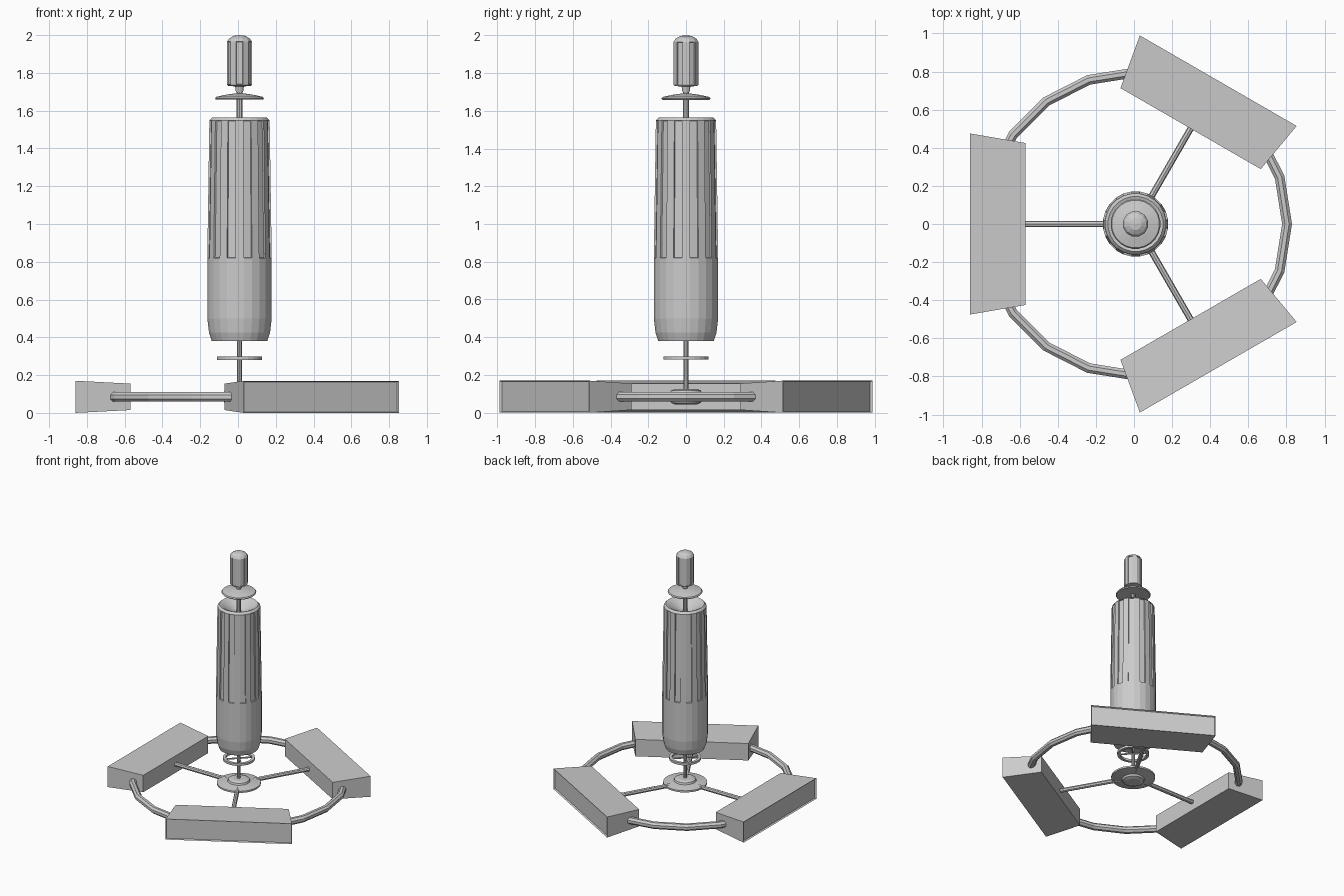
import bpy, bmesh, math
from mathutils import Vector, Matrix

if "Cube" in bpy.data.objects:
    bpy.data.objects.remove(bpy.data.objects["Cube"])

CX = 0.008  # x of the station axis
RING_Z = 0.085


def finish(bm, name):
    bmesh.ops.translate(bm, verts=bm.verts, vec=(CX, 0, 0))
    me = bpy.data.meshes.new(name)
    bm.to_mesh(me)
    bm.free()
    ob = bpy.data.objects.new(name, me)
    bpy.context.collection.objects.link(ob)
    return ob


def lathe(name, profile, n, panel=None, depth=0.008, closed=False):
    """Revolve (r, z) points listed bottom to top; panel = band with recessed slots."""
    bm = bmesh.new()
    rings = []
    for r, z in profile:
        if r == 0:
            rings.append([bm.verts.new((0, 0, z))] * n)
        else:
            rings.append([bm.verts.new((r * math.cos((i + .5) * math.tau / n),
                                        r * math.sin((i + .5) * math.tau / n), z)) for i in range(n)])
    slots = []
    bands = len(rings) if closed else len(rings) - 1
    for k in range(bands):
        a, b = rings[k], rings[(k + 1) % len(rings)]
        for i in range(n):
            j = (i + 1) % n
            quad = list(dict.fromkeys((a[i], a[j], b[j], b[i])))
            f = bm.faces.new(quad)
            if k == panel and i % 2 == 0:
                slots.append(f)
    bm.normal_update()
    if slots:
        bmesh.ops.inset_individual(bm, faces=slots, thickness=0.003, depth=-depth)
    return finish(bm, name)


def rod(name, p, q, r, n=8):
    p, q = Vector(p), Vector(q)
    d = q - p
    bm = bmesh.new()
    m = Matrix.Translation((p + q) / 2) @ d.to_track_quat('Z', 'Y').to_matrix().to_4x4()
    bmesh.ops.create_cone(bm, cap_ends=True, segments=n, radius1=r, radius2=r,
                          depth=d.length, matrix=m)
    return finish(bm, name)


# Main hull: tapered body with recessed slots and a funnel top
lathe("main_hull", [(0, .38), (.148, .38), (.163, .425), (.172, .50), (.172, .82),
                    (.161, 1.548), (.145, 1.565), (.13, 1.56), (.015, 1.49), (0, 1.49)],
      24, panel=4, depth=0.009)

# Top capsule with slots and rounded cap
lathe("top_capsule", [(0, 1.70), (.02, 1.70), (.024, 1.728), (.064, 1.732), (.068, 1.738),
                      (.068, 1.965), (.057, 1.982), (.032, 1.996), (0, 2.0)], 12, panel=4, depth=0.006)

# Dish under the capsule
lathe("upper_dish", [(0, 1.665), (.125, 1.658), (.131, 1.665), (.125, 1.673),
                     (.075, 1.684), (.02, 1.692), (0, 1.692)], 24)

# Axis rods
rod("upper_mast", (0, 0, 1.48), (0, 0, 1.73), .017, 10)
rod("lower_mast", (0, 0, .09), (0, 0, .40), .013, 10)

# Small spoked wheel below the hull
lathe("small_wheel", [(.098, .281), (.12, .281), (.12, .299), (.098, .299)], 24, closed=True)
for k in range(2):
    a = k * math.pi / 2 + math.pi / 4
    v = Vector((math.cos(a), math.sin(a), 0)) * .105
    rod("small_wheel_spoke", v + Vector((0, 0, .29)), -v + Vector((0, 0, .29)), .007, 6)

# Hub of the big ring
lathe("ring_hub", [(0, .043), (.055, .043), (.08, .052), (.085, .066), (.165, .078), (.165, .092),
                   (.085, .104), (.08, .118), (.055, .127), (0, .127)], 24)

# Big ring tube
tube = [(.795 + .028 * math.cos((i + .5) * math.tau / 8),
         RING_Z + .028 * math.sin((i + .5) * math.tau / 8)) for i in range(8)]
ring = lathe("big_ring", tube, 20, closed=True)
for v in ring.data.vertices:  # put a corner on the x axis
    v.co = Matrix.Rotation(math.pi / 20, 3, 'Z') @ (v.co - Vector((CX, 0, 0))) + Vector((CX, 0, 0))

# Three wedge modules with recessed outer faces, and their spokes
for k in range(3):
    a = math.radians(60 + 120 * k)
    d = Vector((math.cos(a), math.sin(a), 0))
    bm = bmesh.new()
    bmesh.ops.create_cube(bm, size=2)
    for v in bm.verts:
        outer = v.co.x > 0
        v.co = Vector((.868 if outer else .578,
                       v.co.y * (.475 if outer else .425),
                       RING_Z + v.co.z * (.085 if outer else .07)))
    bm.normal_update()
    face = [f for f in bm.faces if f.normal.x > .9]
    bmesh.ops.inset_individual(bm, faces=face, thickness=.008, depth=-.012)
    bmesh.ops.rotate(bm, verts=bm.verts, matrix=Matrix.Rotation(a, 3, 'Z'))
    finish(bm, "ring_module")
    up = Vector((0, 0, RING_Z))
    rod("ring_spoke", d * .03 + up, d * .59 + up, .017)
